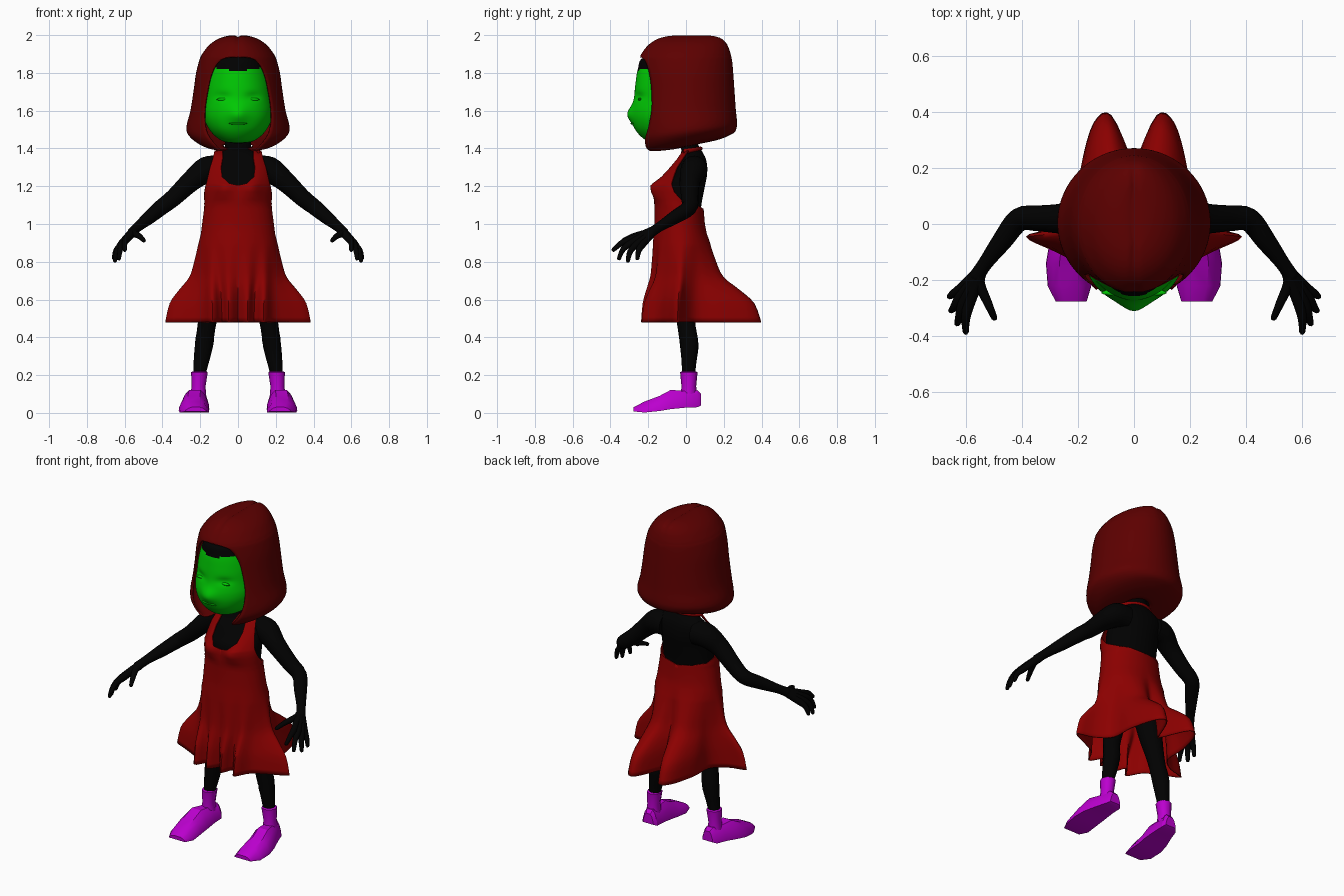
import bpy, bmesh, math
from mathutils import Vector, Matrix

if "Cube" in bpy.data.objects:
    bpy.data.objects.remove(bpy.data.objects["Cube"])

def mat(name, r, g, b):
    m = bpy.data.materials.new(name)
    m.diffuse_color = (r, g, b, 1)
    m.use_nodes = True
    m.node_tree.nodes["Principled BSDF"].inputs["Base Color"].default_value = m.diffuse_color
    return m

BLACK = mat("black skin", 0.0003, 0.0003, 0.0003)
GREEN = mat("green face", 0.0, 0.58, 0.001)
RED = mat("red dress", 0.26, 0.0, 0.0)
HAIR = mat("dark red hair", 0.11, 0.0, 0.0)
PURPLE = mat("purple shoe", 0.5, 0.0, 0.62)

def finish(name, bm, mats, angle=60, thick=0):
    bmesh.ops.remove_doubles(bm, verts=bm.verts, dist=0.0006)
    bmesh.ops.recalc_face_normals(bm, faces=bm.faces)
    me = bpy.data.meshes.new(name)
    bm.to_mesh(me)
    bm.free()
    ob = bpy.data.objects.new(name, me)
    bpy.context.collection.objects.link(ob)
    for m in mats:
        me.materials.append(m)
    if thick:
        s = ob.modifiers.new("thickness", 'SOLIDIFY')
        s.thickness, s.offset = thick, -1
    bpy.ops.object.select_all(action='DESELECT')
    bpy.context.view_layer.objects.active = ob
    ob.select_set(True)
    bpy.ops.object.shade_smooth_by_angle(angle=math.radians(angle))
    return ob

def spline(pts, k):
    """Catmull-Rom through tuples, k steps per span."""
    out = []
    for i in range(len(pts) - 1):
        p0, p1, p2, p3 = pts[max(i - 1, 0)], pts[i], pts[i + 1], pts[min(i + 2, len(pts) - 1)]
        for j in range(k):
            t = j / k
            out.append(tuple(0.5 * (2 * b + (c - a) * t + (2 * a - 5 * b + 4 * c - d) * t * t
                                    + (3 * b - a - 3 * c + d) * t ** 3)
                             for a, b, c, d in zip(p0, p1, p2, p3)))
    return out + [tuple(pts[-1])]

def arc(z, hw, yf, yb, a0=0, a1=180, n=28):
    """Right half of an oval ring, angles measured from the front."""
    a0, hw = max(a0, 0), max(hw, 0)
    a1 = min(a1, 180)
    mid, r = (yf + yb) / 2, (yb - yf) / 2
    res = []
    for i in range(n + 1):
        a = math.radians(a0 + (a1 - a0) * i / n)
        res.append(Vector((hw * math.sin(a), mid - r * math.cos(a), z)))
    return res

def bump(p, x, z, w, h):
    return math.exp(-((p.x - x) / w) ** 2 - ((p.z - z) / h) ** 2) if p.y < 0 else 0

def mirrored_sheet(rows):
    """Grid of half rings, built on both sides and welded on the centre line."""
    bm = bmesh.new()
    for s in (1, -1):
        g = [[bm.verts.new((s * p.x, p.y, p.z)) for p in row] for row in rows]
        for a, b in zip(g, g[1:]):
            for i in range(len(a) - 1):
                bm.faces.new((a[i], a[i + 1], b[i + 1], b[i]))
    return bm

def loft(name, rings, m, angle=60):
    bm = bmesh.new()
    g = [[bm.verts.new(p) for p in r] for r in rings]
    for a, b in zip(g, g[1:]):
        for i in range(len(a)):
            j = (i + 1) % len(a)
            bm.faces.new((a[i], a[j], b[j], b[i]))
    bm.faces.new(g[0])
    bm.faces.new(g[-1])
    return finish(name, bm, [m], angle)

def tube(name, pts, m, n=12, k=4):
    """Tapered limb through (x, y, z, radius) points with a rounded end."""
    path = spline(pts, k)
    rings = []
    for i, p in enumerate(path):
        c = Vector(p[:3])
        d = Vector(path[min(i + 1, len(path) - 1)][:3]) - Vector(path[max(i - 1, 0)][:3])
        q = d.to_track_quat('Z', 'Y')
        last = i == len(path) - 1
        for f, push in ([(1, 0), (.6, .7)] if last else [(1, 0)]):
            rings.append([c + d.normalized() * p[3] * push + q @ Vector(
                (p[3] * f * math.cos(t * math.tau / n), p[3] * f * math.sin(t * math.tau / n), 0))
                for t in range(n)])
    return loft(name, rings, m)

def blob(name, pos, size, m):
    bm = bmesh.new()
    bmesh.ops.create_uvsphere(bm, u_segments=14, v_segments=8, radius=1,
                              matrix=Matrix.Translation(pos) @ Matrix.Diagonal((*size, 1)))
    finish(name, bm, [m])

# torso and neck
levels = [(.82, .15, -.11, .07), (1.05, .155, -.13, .075), (1.2, .16, -.14, .1), (1.25, .162, -.115, .11),
          (1.3, .165, -.08, .112), (1.345, .145, -.04, .105), (1.385, .085, -.025, .085),
          (1.42, .068, -.03, .065), (1.52, .068, -.04, .06)]
finish("torso", mirrored_sheet([arc(*l) for l in spline(levels, 3)]), [BLACK])

# head: green face with a soft muzzle and brow, black crown and back
levels = [(1.425, 0, -.14, -.05), (1.435, .07, -.195, -.02), (1.46, .115, -.235, .03), (1.5, .152, -.268, .07),
          (1.55, .177, -.284, .1), (1.6, .184, -.286, .11), (1.66, .18, -.276, .12), (1.74, .172, -.268, .12),
          (1.82, .15, -.255, .11), (1.88, .11, -.228, .08), (1.92, 0, -.1, 0)]
rows = [arc(*l, n=40) for l in spline(levels, 7)]
for p in (p for row in rows for p in row):
    p.y -= .024 * bump(p, 0, 1.58, .05, .045) - .012 * bump(p, .08, 1.675, .04, .02)
bm = mirrored_sheet(rows)
for f in bm.faces:
    c = f.calc_center_median()
    f.material_index = int(c.z > 1.806 + 0.17 * abs(c.x) or c.y > -.05 or c.z < 1.433)
finish("head", bm, [GREEN, BLACK])
blob("mouth", (0, -.283, 1.532), (.05, .01, .006), GREEN)
for s in (1, -1):
    blob("eyelid", (s * .08, -.245, 1.66), (.036, .01, .008), GREEN)

# bob hair with face opening, centre parting and tucked-in underside
levels = [(2.0, 0, -.06, .12, 0), (1.996, .055, -.1, .155, 0), (1.98, .105, -.155, .195, 0),
          (1.95, .15, -.2, .22, 0), (1.91, .183, -.232, .235, 0), (1.89, .195, -.243, .24, 2),
          (1.87, .204, -.248, .244, 27), (1.8, .222, -.252, .25, 39), (1.7, .236, -.255, .257, 44),
          (1.6, .252, -.26, .264, 45), (1.52, .272, -.262, .27, 39), (1.475, .265, -.26, .268, 33),
          (1.435, .215, -.235, .25, 29), (1.415, .15, -.18, .18, 30), (1.41, .08, -.08, .09, 40)]
rows = []
for l in spline(levels, 3):
    row = arc(*l)
    for i, p in enumerate(row):
        low = min(max((1.6 - p.z) / .16, 0), 1) * min(1, l[1] / .2)
        a = math.radians(l[4] + (180 - l[4]) * i / 28)
        if p.z > 1.87:
            p.z -= .01 * math.exp(-(p.x / .012) ** 2)
        p.z -= low * .045 * math.cos(a)
    rows.append(row)
finish("hair", mirrored_sheet(rows), [HAIR], thick=.008)

# dress: folded hem outline blended up into the hips
hem = spline([(0, -.18), (.05, -.238), (.085, -.17), (.135, -.235), (.19, -.15), (.28, -.1), (.385, -.045),
              (.28, -.01), (.2, .06), (.19, .2), (.145, .36), (.08, .388), (0, .21)], 4)
N = len(hem) - 1
rows = []
for z, b in spline([(.48, 1), (.58, .87), (.65, .6), (.72, .29), (.8, .15), (.9, .02)], 3):
    rows.append([p.lerp(Vector((*h, z)), min(b, 1))
                 for p, h in zip(arc(z, .205, -.175, .125, n=N), hem)])
# bodice: scoop neck, bare back and halter front
levels = [(.95, .196, -.17, .11, 0, 180), (1.0, .19, -.167, .1, 0, 180), (1.06, .182, -.167, .095, 0, 180),
          (1.08, .18, -.167, .093, 0, 180), (1.092, .18, -.167, .093, 0, 150), (1.105, .18, -.168, .093, 0, 118),
          (1.13, .18, -.17, .098, 0, 94), (1.17, .182, -.172, .1, 0, 79), (1.205, .182, -.168, .11, 0, 71),
          (1.215, .18, -.162, .11, 15, 69), (1.25, .178, -.138, .12, 28, 64), (1.3, .175, -.1, .122, 31, 58),
          (1.345, .16, -.06, .12, 31, 57), (1.39, .135, -.03, .11, 37, 66)]
for l in levels:
    row = arc(*l, n=N)
    for p in row:
        p.y -= .034 * bump(p, .08, 1.195, .05, .045)
    rows.append(row)
finish("dress", mirrored_sheet(rows), [RED], thick=.006)
tube("neck_strap", [(-.105, -.005, 1.385, .014), (-.075, .05, 1.395, .011), (0, .078, 1.4, .01),
                    (.075, .05, 1.395, .011), (.105, -.005, 1.385, .014)], RED, n=8)

# limbs, hands and shoes on both sides
fingers = {"index_finger": [(.588, -.285, .92), (.6, -.34, .9), (.6, -.385, .862)],
           "middle_finger": [(.605, -.275, .908), (.622, -.33, .87), (.63, -.355, .817)],
           "ring_finger": [(.615, -.255, .897), (.64, -.295, .855), (.652, -.308, .805)],
           "little_finger": [(.615, -.23, .893), (.645, -.25, .86), (.657, -.258, .818)],
           "thumb": [(.552, -.21, .952), (.522, -.28, .935), (.498, -.335, .912)]}
shoe = [(-.277, .224, .055, .008, .03), (-.22, .23, .078, .002, .06), (-.14, .234, .08, .01, .09),
        (-.08, .228, .076, .02, .122), (0, .215, .06, .028, .115), (.06, .205, .05, .03, .12),
        (.08, .203, .035, .04, .1)]
section = [(-1, 0), (1, 0), (.97, .25), (.7, .75), (.4, 1), (-.4, 1), (-.7, .75), (-.97, .25)]
for s, side in ((1, "left"), (-1, "right")):
    def flip(pts):
        return [(s * p[0], *p[1:]) for p in pts]
    tube(side + "_arm", flip([(.1, .045, 1.29, .07), (.17, .04, 1.285, .07), (.25, .02, 1.225, .055),
                              (.34, .02, 1.14, .046), (.41, .015, 1.085, .042), (.47, -.06, 1.035, .036),
                              (.53, -.14, .985, .026), (.56, -.185, .955, .027)]), BLACK, n=16)
    for f, pts in fingers.items():
        radii = (.02, .0155, .011)
        tube(side + "_" + f, flip([(.545, -.165, .97, .023)] + [(*p, r) for p, r in zip(pts, radii)]),
             BLACK, n=8, k=3)
    tube(side + "_leg", flip([(.1, -.03, .85, .08), (.13, -.015, .65, .068), (.163, 0, .48, .049),
                              (.18, .017, .36, .049), (.198, .015, .25, .038), (.203, .015, .205, .034)]),
         BLACK, n=14)
    loft(side + "_sock", [[(s * (x + r * math.cos(t * math.tau / 8)), .015 + 1.05 * r * math.sin(t * math.tau / 8), z)
                           for t in range(8)]
                          for z, x, r in ((.09, .21, .042), (.14, .209, .037), (.215, .204, .044), (.22, .204, .036))],
         PURPLE, 50)
    loft(side + "_shoe", [[(s * (c + w * u), y, zb + (zt - zb) * v) for u, v in section]
                          for y, c, w, zb, zt in shoe], PURPLE, 30)
